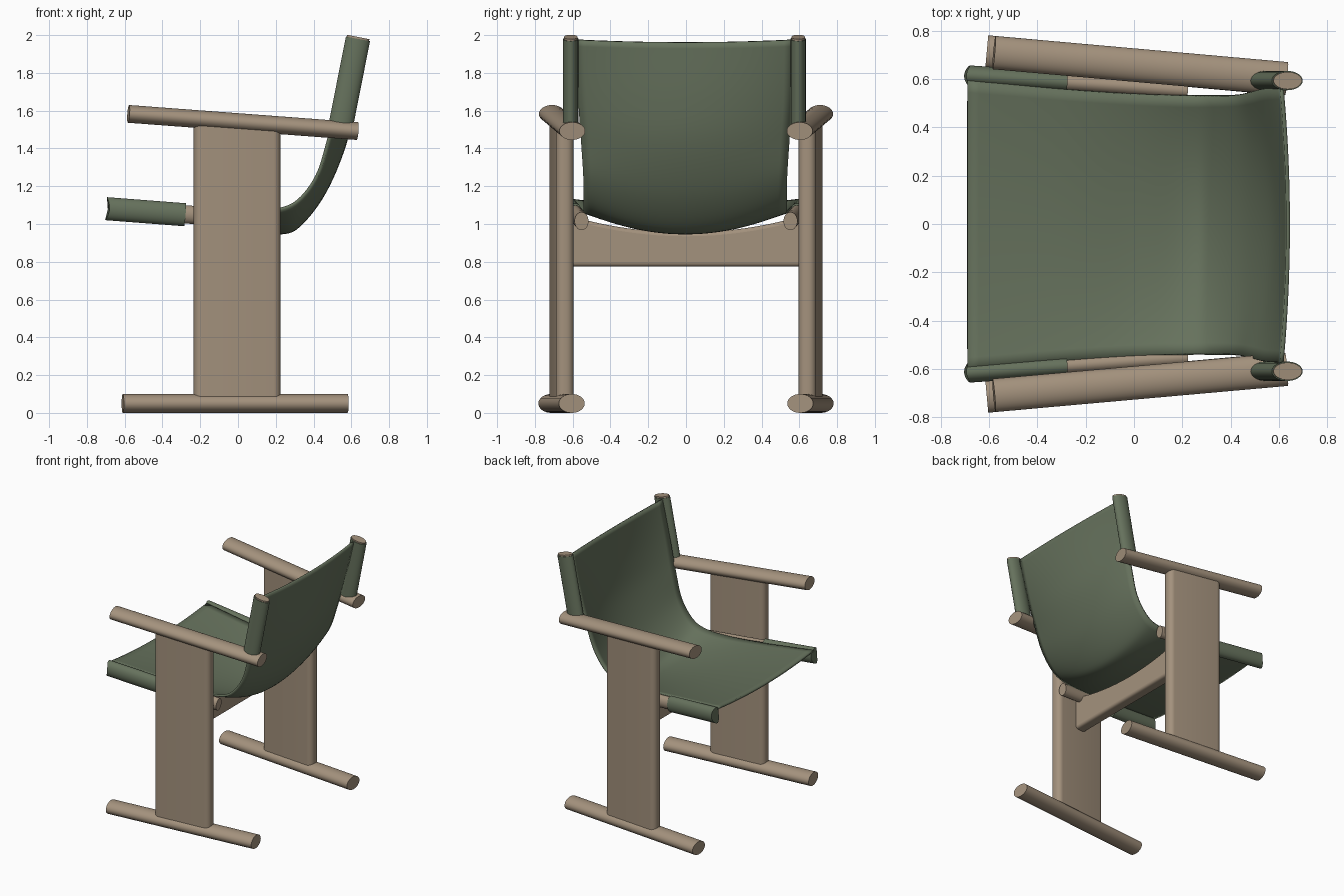
import bpy, bmesh, math
from mathutils import Vector, Matrix

cube = bpy.data.objects.get("Cube")
if cube:
    bpy.data.objects.remove(cube, do_unlink=True)


def make_material(name, rgb):
    m = bpy.data.materials.new(name)
    m.use_nodes = True
    m.diffuse_color = (*rgb, 1)
    m.node_tree.nodes["Principled BSDF"].inputs["Base Color"].default_value = (*rgb, 1)
    return m


wood = make_material("pale wood", (0.37, 0.287, 0.205))
canvas = make_material("green canvas", (0.133, 0.168, 0.109))


def finish(bm, name, mat, angle=35):
    """Turn a bmesh into a smooth shaded object with one material."""
    bmesh.ops.recalc_face_normals(bm, faces=bm.faces)
    mesh = bpy.data.meshes.new(name)
    bm.to_mesh(mesh)
    bm.free()
    mesh.materials.append(mat)
    ob = bpy.data.objects.new(name, mesh)
    bpy.context.collection.objects.link(ob)
    bpy.ops.object.select_all(action='DESELECT')
    ob.select_set(True)
    bpy.context.view_layer.objects.active = ob
    bpy.ops.object.shade_smooth_by_angle(angle=math.radians(angle))
    return ob


def bar(name, start, end, wide, high, mat, dish=0, sides=32):
    """Oval bar between two points; dish hollows the start end."""
    start, end = Vector(start), Vector(end)
    axis = (end - start).normalized()
    across = Vector((0, 1, 0))
    across = (across - axis * across.dot(axis)).normalized()
    up = axis.cross(across)
    bm = bmesh.new()
    rings = []
    for centre, hollow in ((start, dish), (end, 0)):
        ring = []
        for i in range(sides):
            a = math.tau * i / sides
            offset = across * wide * math.cos(a) + up * high * math.sin(a)
            ring.append(bm.verts.new(centre + offset - axis * hollow * math.sin(a) ** 2))
        rings.append(ring)
    for i in range(sides):
        j = (i + 1) % sides
        bm.faces.new((rings[0][i], rings[0][j], rings[1][j], rings[1][i]))
    for ring in rings:
        bm.faces.new(ring)
    return finish(bm, name, mat)


def side_panel(name, s):
    """Upright board with rounded vertical edges, toed in toward the back."""
    bm = bmesh.new()
    bmesh.ops.create_cube(bm, size=1)
    bmesh.ops.scale(bm, vec=(0.46, 0.094, 1.45), verts=bm.verts)
    upright = [e for e in bm.edges if abs(e.verts[0].co.z - e.verts[1].co.z) > 1]
    bmesh.ops.bevel(bm, geom=upright, offset=0.04, segments=6, profile=0.5, affect='EDGES')
    bmesh.ops.rotate(bm, verts=bm.verts, matrix=Matrix.Rotation(-s * math.radians(5), 3, 'Z'))
    bmesh.ops.translate(bm, verts=bm.verts, vec=(-0.005, s * 0.659, 0.795))
    return finish(bm, name, wood)


# Frame and canvas sleeves on both sides
for s, side in ((1, "left"), (-1, "right")):
    bar(side + "_floor_rail", (-0.61, s * 0.713, 0.05), (0.58, s * 0.605, 0.05), 0.069, 0.05, wood)
    bar(side + "_armrest", (-0.58, s * 0.71, 1.583), (0.632, s * 0.602, 1.492), 0.069, 0.047, wood)
    side_panel(side + "_side_panel", s)
    bar(side + "_seat_rail", (-0.65, s * 0.612, 1.078), (0.22, s * 0.553, 1.015), 0.037, 0.048, wood)
    bar(side + "_seat_sleeve", (-0.683, s * 0.615, 1.08), (-0.28, s * 0.588, 1.049),
        0.042, 0.061, canvas, dish=0.016)
    y = s * 0.602 - 0.008
    bar(side + "_back_post", (0.54, y, 1.5), (0.637, y, 1.99), 0.036, 0.06, wood)
    bar(side + "_back_sleeve", (0.542, y, 1.51), (0.635, y, 1.98), 0.04, 0.065, canvas)

# Cross beam with a hollowed top edge
bm = bmesh.new()
steps = 24
rows = []
for i in range(steps + 1):
    y = -0.63 + 1.26 * i / steps
    top = 0.955 + 0.065 * (y / 0.53) ** 2
    rows.append([bm.verts.new((x, y, z)) for x, z in
                 ((-0.045, 0.775), (0.045, 0.775), (0.045, top), (-0.045, top))])
for a, b in zip(rows, rows[1:]):
    for k in range(4):
        n = (k + 1) % 4
        bm.faces.new((a[k], a[n], b[n], b[k]))
bm.faces.new(rows[0])
bm.faces.new(rows[-1])
beam = finish(bm, "cross_beam", wood)
bevel = beam.modifiers.new("rounded edges", 'BEVEL')
bevel.width = 0.02
bevel.segments = 4
bevel.limit_method = 'ANGLE'
bevel.angle_limit = math.radians(60)

# Sling stations: edge x, edge z, middle x, middle z, half width
stations = [
    (-0.69, 1.125, -0.69, 1.09, 0.6),
    (-0.28, 1.085, -0.28, 1.035, 0.562),
    (0.0, 1.066, 0.02, 0.98, 0.543),
    (0.2, 1.075, 0.225, 0.953, 0.535),
    (0.32, 1.125, 0.33, 0.998, 0.535),
    (0.42, 1.26, 0.46, 1.17, 0.538),
    (0.48, 1.45, 0.565, 1.42, 0.55),
    (0.54, 1.68, 0.612, 1.66, 0.565),
    (0.612, 1.975, 0.638, 1.962, 0.57),
]


def spline(points, t):
    """Catmull-Rom interpolation of tuples, t from 0 to the last index."""
    i = min(int(t), len(points) - 2)
    f = t - i
    p = [points[max(0, min(len(points) - 1, i + k))] for k in (-1, 0, 1, 2)]
    return [0.5 * (2 * b + (c - a) * f + (2 * a - 5 * b + 4 * c - d) * f * f
                   + (3 * b - a - 3 * c + d) * f ** 3) for a, b, c, d in zip(*p)]


# Canvas sling hung between the seat rails and the back posts
bm = bmesh.new()
fine, columns = 6, 24
grid = []
for r in range((len(stations) - 1) * fine + 1):
    ex, ez, mx, mz, half = spline(stations, r / fine)
    row = []
    for c in range(columns + 1):
        t = 2 * c / columns - 1
        sag = 1 - t * t
        row.append(bm.verts.new((ex + (mx - ex) * sag, half * t - 0.004, ez + (mz - ez) * sag)))
    grid.append(row)
for a, b in zip(grid, grid[1:]):
    for c in range(columns):
        bm.faces.new((a[c], a[c + 1], b[c + 1], b[c]))
sling = finish(bm, "canvas_sling", canvas, 60)
solid = sling.modifiers.new("cloth thickness", 'SOLIDIFY')
solid.thickness = 0.016
solid.offset = 0
